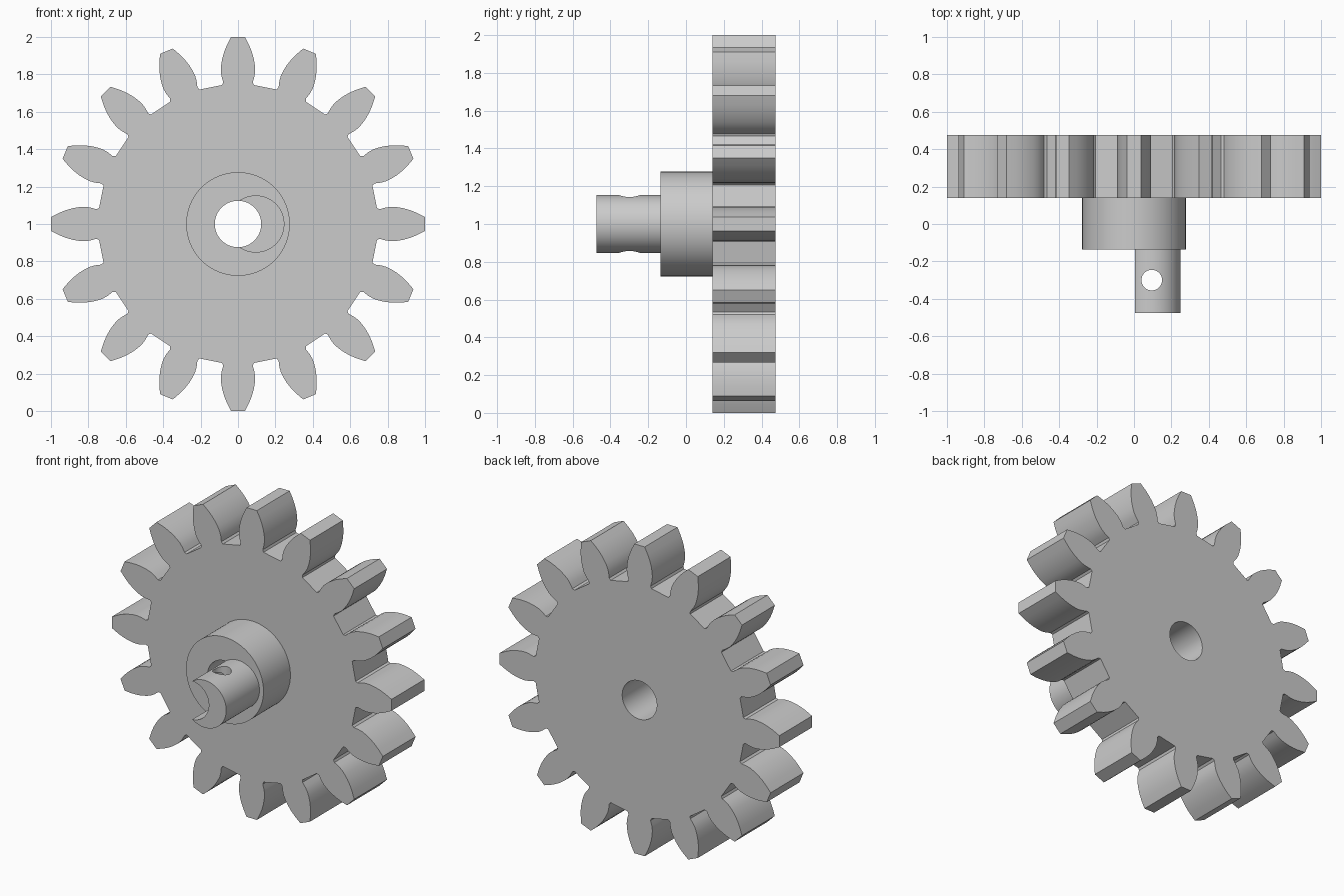
import bpy, bmesh, math
from mathutils import Matrix, Vector

cube = bpy.data.objects.get("Cube")
if cube:
    bpy.data.objects.remove(cube, do_unlink=True)

grey = bpy.data.materials.new("light_grey")
grey.use_nodes = True
grey.diffuse_color = (0.6, 0.6, 0.6, 1)
grey.node_tree.nodes["Principled BSDF"].inputs["Base Color"].default_value = (0.6, 0.6, 0.6, 1)

TEETH = 16
AXIS_Z = 1.0


def circle(radius, cx=0.0, cz=AXIS_Z, segments=96):
    steps = [2 * math.pi * i / segments for i in range(segments)]
    return [(cx + radius * math.cos(a), cz + radius * math.sin(a)) for a in steps]


def prism(name, outline, y0, y1):
    """Extrude an outline in x and z from y0 to y1."""
    bm = bmesh.new()
    face = bm.faces.new([bm.verts.new((x, y0, z)) for x, z in outline])
    ext = bmesh.ops.extrude_face_region(bm, geom=[face])
    moved = [g for g in ext["geom"] if isinstance(g, bmesh.types.BMVert)]
    bmesh.ops.translate(bm, verts=moved, vec=(0, y1 - y0, 0))
    bmesh.ops.recalc_face_normals(bm, faces=bm.faces)
    mesh = bpy.data.meshes.new(name)
    bm.to_mesh(mesh)
    bm.free()
    mesh.materials.append(grey)
    obj = bpy.data.objects.new(name, mesh)
    bpy.context.scene.collection.objects.link(obj)
    return obj


def finish(obj, cutters, open_back=False):
    """Cut the holes, drop a hidden back cap and smooth the curved sides."""
    for cutter in cutters:
        mod = obj.modifiers.new("cut", "BOOLEAN")
        mod.operation = "DIFFERENCE"
        mod.solver = "EXACT"
        mod.object = cutter
    bpy.context.view_layer.update()
    deps = bpy.context.evaluated_depsgraph_get()
    mesh = bpy.data.meshes.new_from_object(obj.evaluated_get(deps))
    obj.modifiers.clear()
    obj.data = mesh
    if open_back:
        bm = bmesh.new()
        bm.from_mesh(mesh)
        caps = [f for f in bm.faces if f.normal.y > 0.9]
        bmesh.ops.delete(bm, geom=caps, context="FACES")
        bm.to_mesh(mesh)
        bm.free()
    bpy.ops.object.select_all(action="DESELECT")
    obj.select_set(True)
    bpy.context.view_layer.objects.active = obj
    bpy.ops.object.shade_smooth_by_angle(angle=math.radians(28))


# One tooth flank as half width and radius, mirrored and repeated round the wheel
flank = [(0.085, 0.743), (0.079, 0.758), (0.088, 0.79), (0.092, 0.82), (0.090, 0.85),
         (0.084, 0.885), (0.074, 0.92), (0.060, 0.955), (0.037, 1.0)]
tooth = [(-w, r) for w, r in flank] + [(w, r) for w, r in reversed(flank)]
wheel = []
for i in range(TEETH):
    turn = Matrix.Rotation(-2 * math.pi * i / TEETH, 2)
    for p in tooth:
        v = turn @ Vector(p)
        wheel.append((v.x, v.y + AXIS_Z))

gear_wheel = prism("gear_wheel", wheel, 0.14, 0.475)
hub = prism("hub", circle(0.277), -0.135, 0.14)
pin = prism("offset_pin", circle(0.153, cx=0.095), -0.475, -0.135)

# Cutters: shaft bore along y and a cross hole down through the pin
bore = prism("bore_cutter", circle(0.124), -0.7, 0.7)
cross_hole = prism("cross_hole_cutter", circle(0.055, cz=0, segments=48), -0.4, 0.4)
cross_hole.data.transform(Matrix.Translation((0.095, -0.3, AXIS_Z)) @ Matrix.Rotation(math.pi / 2, 4, "X"))
for cutter in (bore, cross_hole):
    cutter.hide_render = True

finish(gear_wheel, [bore])
finish(hub, [bore], open_back=True)
finish(pin, [bore, cross_hole], open_back=True)

for cutter in (bore, cross_hole):
    bpy.data.objects.remove(cutter, do_unlink=True)
